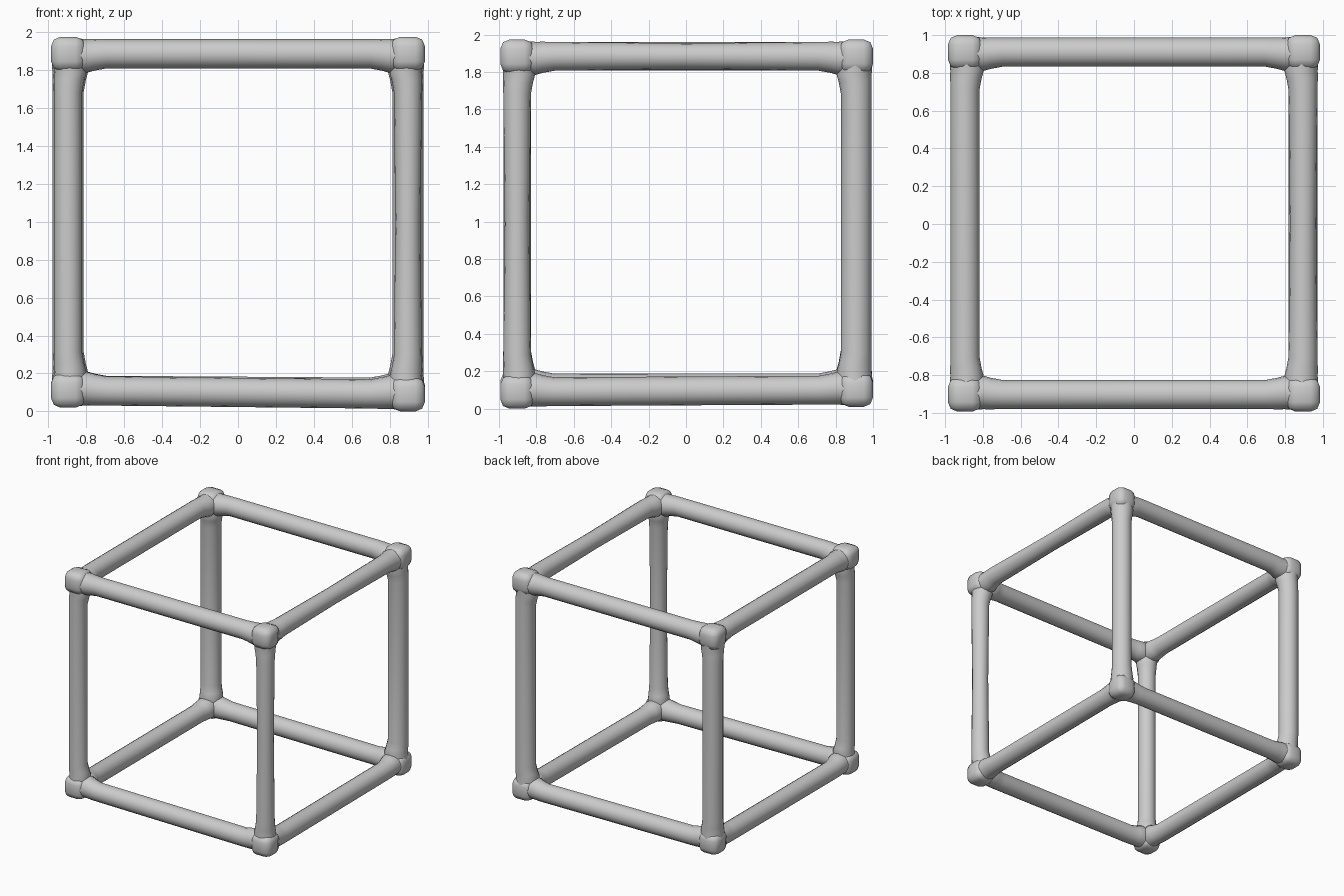
import bpy, bmesh, math
from mathutils import Vector

cube = bpy.data.objects.get("Cube")
if cube:
    bpy.data.objects.remove(cube, do_unlink=True)

grey = bpy.data.materials.new("plain grey")
grey.use_nodes = True
colour = (0.6, 0.6, 0.6, 1)
grey.diffuse_color = colour
grey.node_tree.nodes["Principled BSDF"].inputs["Base Color"].default_value = colour

SIDES = 16
CENTRE = Vector((0, 0, 0.99))

# Corner centres, keyed by their side on each axis
corners = {}
for sx in (-1, 1):
    for sy in (-1, 1):
        low = 0.1 - 0.01 * sx * (sy < 0) + 0.012 * (sx < 0 < sy)
        y = 0.91 if sy > 0 else -0.903
        corners[sx, sy, -1] = Vector((sx * 0.895, y, low))
        corners[sx, sy, 1] = Vector((sx * 0.895, y, 1.884))


def finish(bm, name):
    bmesh.ops.recalc_face_normals(bm, faces=bm.faces)
    mesh = bpy.data.meshes.new(name)
    bm.to_mesh(mesh)
    bm.free()
    mesh.materials.append(grey)
    obj = bpy.data.objects.new(name, mesh)
    bpy.context.collection.objects.link(obj)
    bpy.ops.object.select_all(action='DESELECT')
    obj.select_set(True)
    bpy.context.view_layer.objects.active = obj
    bpy.ops.object.shade_smooth_by_angle(angle=math.radians(50))
    return obj


def bar(name, a, b, radius, waist):
    """Round bar between two corners, flared inwards at the ends."""
    axis = (b - a).normalized()
    length = (b - a).length
    u = axis.orthogonal().normalized()
    v = axis.cross(u)
    inward = CENTRE - (a + b) / 2
    inward = (inward - axis * inward.dot(axis)).normalized()
    bm = bmesh.new()
    rings = []
    # distance from the corner, extra radius, shift towards the middle
    flare = [(0.0, 0.008, 0.0), (0.095, 0.012, 0.016), (0.14, 0.006, 0.007), (0.2, 0.0, 0.0)]
    stations = flare + [(length / 2, waist - radius, 0.0)]
    stations += [(length - d, e, s) for d, e, s in reversed(flare)]
    for dist, extra, shift in stations:
        mid = a + axis * dist + inward * shift
        ring = []
        for i in range(SIDES):
            t = math.tau * i / SIDES
            ring.append(bm.verts.new(mid + (u * math.cos(t) + v * math.sin(t)) * (radius + extra)))
        rings.append(ring)
    for r, s in zip(rings, rings[1:]):
        for i in range(SIDES):
            j = (i + 1) % SIDES
            bm.faces.new((r[i], r[j], s[j], s[i]))
    bm.faces.new(rings[0])
    bm.faces.new(rings[-1])
    finish(bm, name)


def label(key):
    words = (("right", "left"), ("front", "back"), ("bottom", "top"))
    return "_".join(w[k > 0] for w, k in zip(words, key) if k)


# Blunt corner joints
for key, pos in corners.items():
    bm = bmesh.new()
    bmesh.ops.create_cube(bm, size=0.18)
    bmesh.ops.bevel(bm, geom=bm.edges[:], offset=0.05, segments=2, profile=0.5, affect='EDGES')
    bmesh.ops.translate(bm, verts=bm.verts, vec=pos)
    finish(bm, label(key) + "_joint")

# Twelve edge bars; the front posts are thinner, one with a narrow waist
for key, start in corners.items():
    for axis in range(3):
        if key[axis] > 0:
            continue
        other = list(key)
        other[axis] = 1
        side = list(key)
        side[axis] = 0
        radius = waist = 0.077
        if axis == 2:
            radius = waist = 0.082 if key[1] > 0 else 0.074
            if key[0] > 0 > key[1]:
                waist = 0.066
        elif axis == 1 and key[0] > 0 and key[2] > 0:
            waist = 0.07
        bar(label(side) + ("_post" if axis == 2 else "_rail"), start, corners[tuple(other)], radius, waist)
